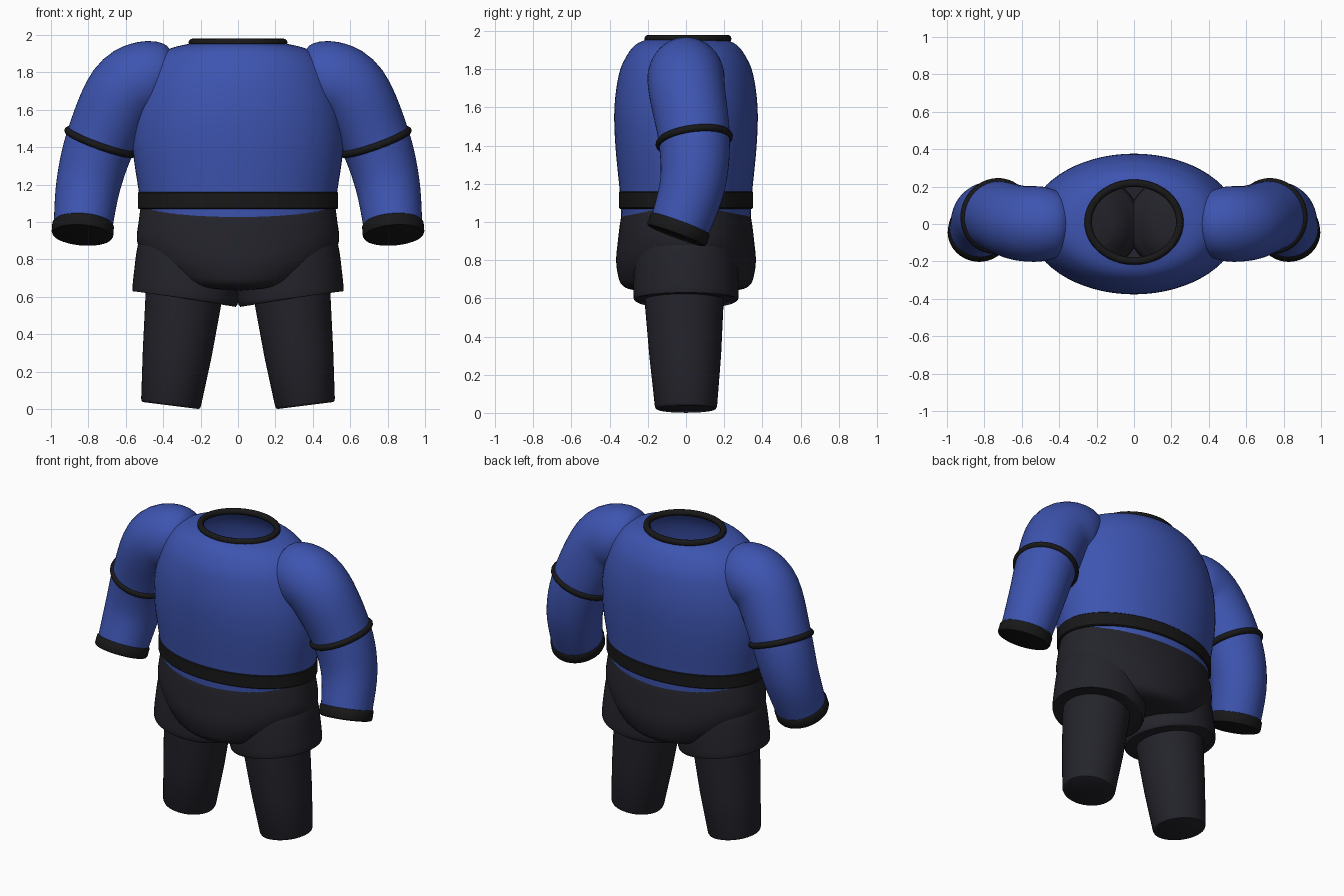
import bpy, math
from mathutils import Vector

if "Cube" in bpy.data.objects:
    bpy.data.objects.remove(bpy.data.objects["Cube"])


def material(name, rgb):
    m = bpy.data.materials.new(name)
    m.diffuse_color = (*rgb, 1)
    m.use_nodes = True
    m.node_tree.nodes["Principled BSDF"].inputs["Base Color"].default_value = m.diffuse_color
    return m


BLUE = material("blue_cloth", (0.048, 0.09, 0.44))
DARK = material("dark_cloth", (0.017, 0.017, 0.024))
TRIM = material("black_trim", (0.009, 0.009, 0.010))


def make(name, verts, faces, mat, mirror):
    me = bpy.data.meshes.new(name)
    me.from_pydata(verts, [], faces)
    me.materials.append(mat)
    me.shade_smooth()
    me.set_sharp_from_angle(angle=math.radians(40))
    ob = bpy.data.objects.new(name, me)
    bpy.context.collection.objects.link(ob)
    if mirror:
        md = ob.modifiers.new("Mirror", 'MIRROR')
        md.use_mirror_merge = False
    return ob


def section(c, t, r1, r2, n):
    """Ellipse around c, perpendicular to t; r1 sideways, r2 front to back."""
    t = t.normalized()
    v = (Vector((0, 1, 0)) - t * t.y).normalized()
    u = v.cross(t)
    return [c + u * r1 * math.cos(2 * math.pi * k / n) + v * r2 * math.sin(2 * math.pi * k / n)
            for k in range(n)]


def loft(name, stations, mat, steps=4, caps=(False, False), mirror=False, n=48):
    """Skin through (x, y, z, r1, r2) stations, smoothed when steps > 1."""
    p = [Vector(s) for s in stations]
    q = []
    for i in range(len(p) - 1):
        a, b, c, d = p[max(i - 1, 0)], p[i], p[i + 1], p[min(i + 2, len(p) - 1)]
        for k in range(steps):
            t = k / steps
            q.append(0.5 * (2 * b + (c - a) * t + (2 * a - 5 * b + 4 * c - d) * t * t
                            + (3 * b - a - 3 * c + d) * t ** 3))
    q.append(p[-1])
    cen = [Vector(s[:3]) for s in q]
    verts, faces = [], []
    for i, s in enumerate(q):
        t = cen[min(i + 1, len(q) - 1)] - cen[max(i - 1, 0)]
        verts += section(cen[i], t, s[3], s[4], n)
    for i in range(len(q) - 1):
        for k in range(n):
            j = (k + 1) % n
            faces.append((i * n + k, i * n + n + k, i * n + n + j, i * n + j))
    if caps[0]:
        faces.append(tuple(range(n)))
    if caps[1]:
        faces.append(tuple(reversed(range(len(verts) - n, len(verts)))))
    return make(name, verts, faces, mat, mirror)


def band(name, c, normal, r1, r2, profile, mat, mirror=False, n=64):
    """Closed ring: a (radial, height) profile swept round an ellipse."""
    c, nrm = Vector(c), Vector(normal).normalized()
    m, verts, faces = len(profile), [], []
    for dr, dh in profile:
        verts += section(c + nrm * dh, nrm, r1 + dr, r2 + dr, n)
    for i in range(m):
        for k in range(n):
            a, b, j = i * n, (i + 1) % m * n, (k + 1) % n
            faces.append((a + k, a + j, b + j, b + k))
    return make(name, verts, faces, mat, mirror)


def tube(r, n=12):
    return [(r * math.cos(2 * math.pi * k / n), r * math.sin(2 * math.pi * k / n)) for k in range(n)]


# Torso shell, open at the neck
loft("torso", [(0, 0, z, a, b) for z, a, b in [
    (0.95, .505, .335), (1.07, .518, .342), (1.16, .53, .347), (1.4, .563, .37),
    (1.6, .552, .375), (1.78, .50, .35), (1.88, .435, .305), (1.93, .355, .262),
    (1.955, .25, .21)]], BLUE, n=64)

# Collar and belt
band("collar", (0, .01, 1.96), (0, 0, 1), .245, .208, tube(.02), TRIM)
band("belt", (0, 0, 1.115), (0, 0, 1), .535, .352,
     [(-.03, -.046), (-.006, -.046), (0, -.04), (0, .04), (-.006, .046), (-.03, .046)], TRIM)

# Hips with a rounded underside
loft("hips", [(0, 0, z, a, b) for z, a, b in [
    (1.08, .521, .325), (1.01, .53, .343), (.9, .54, .357), (.8, .50, .366),
    (.72, .43, .356), (.67, .36, .335), (.645, .27, .28), (.635, .12, .13)]],
    DARK, caps=(False, True), n=64)

# Short trouser legs, domed inside the hips
loft("shorts_leg", [
    (.225, 0, 1.0, .12, .12), (.23, 0, .97, .2, .19), (.24, 0, .92, .26, .24),
    (.25, 0, .84, .288, .265), (.27, 0, .70, .288, .275), (.282, 0, .605, .285, .275),
    (.284, 0, .59, .275, .265)], DARK, steps=3, caps=(True, True), mirror=True)

# Lower legs, tapering to a slightly rounded end
loft("leg", [
    (.285, -.01, .66, .207, .21), (.29, -.01, .6, .205, .208), (.325, -.004, .3, .185, .188),
    (.358, 0, .035, .161, .163), (.3595, 0, .023, .156, .158), (.36, 0, .019, .148, .15)],
    DARK, steps=1, caps=(True, True), mirror=True)

# Arms: domed shoulder, bent at the elbow
loft("arm", [
    (.31, 0, 1.765, .03, .03), (.33, 0, 1.768, .1, .1), (.38, 0, 1.772, .16, .16),
    (.48, 0, 1.77, .2, .198), (.61, .005, 1.69, .203, .2), (.735, .043, 1.43, .187, .187),
    (.80, .035, 1.2, .172, .172), (.83, -.037, .965, .156, .156)],
    BLUE, steps=5, caps=(True, True), mirror=True)
band("elbow_band", (.735, .043, 1.428), (-.36, -.13, 1), .184, .184, tube(.02), TRIM, mirror=True)

# Cuffs, solid rounded discs
axis = Vector((.08, -.37, -1)).normalized()
wrist = Vector((.83, -.04, .96))
loft("cuff", [(*(wrist + axis * h), r, r) for h, r in [
    (-.037, .15), (-.035, .158), (-.025, .165), (.022, .165), (.032, .16), (.036, .15)]],
    TRIM, steps=1, caps=(True, True), mirror=True)
